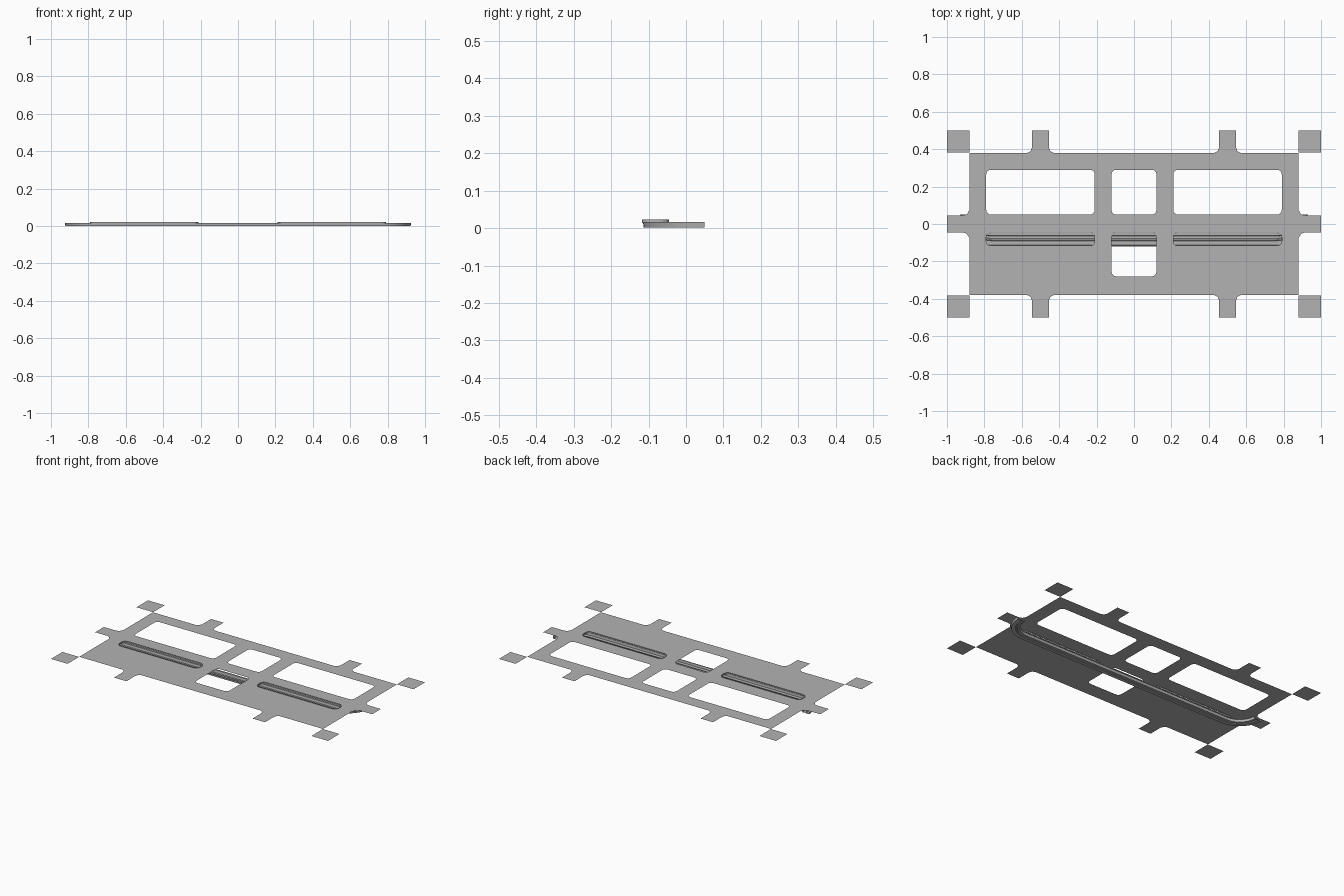
import bpy
import bmesh
from math import cos, sin, pi

cube = bpy.data.objects.get("Cube")
if cube:
    bpy.data.objects.remove(cube, do_unlink=True)

SHEET_Z = 0.02

steel = bpy.data.materials.new("grey steel")
steel.use_nodes = True
grey = (0.45, 0.45, 0.45, 1)
steel.diffuse_color = grey
steel.node_tree.nodes["Principled BSDF"].inputs["Base Color"].default_value = grey


def finish(name, bm):
    mesh = bpy.data.meshes.new(name)
    bm.to_mesh(mesh)
    bm.free()
    mesh.materials.append(steel)
    obj = bpy.data.objects.new(name, mesh)
    bpy.context.collection.objects.link(obj)
    return obj


def rounded_rect(x0, x1, y0, y1, r, steps=4):
    corners = [(x1 - r, y1 - r), (x0 + r, y1 - r), (x0 + r, y0 + r), (x1 - r, y0 + r)]
    return [(cx + r * cos((q + i / steps) * pi / 2), cy + r * sin((q + i / steps) * pi / 2))
            for q, (cx, cy) in enumerate(corners) for i in range(steps + 1)]


def add_loop(bm, points):
    verts = [bm.verts.new((x, y, SHEET_Z)) for x, y in points]
    return [bm.edges.new((a, b)) for a, b in zip(verts, verts[1:] + verts[:1])]


def sweep(name, path_profiles, closed_path=False):
    """Skin a list of equal cross-sections."""
    bm = bmesh.new()
    rows = [[bm.verts.new(p) for p in prof] for prof in path_profiles]
    pairs = list(zip(rows, rows[1:] + rows[:1]))
    for a, b in pairs if closed_path else pairs[:-1]:
        for i in range(len(a) - 1):
            bm.faces.new((a[i], b[i], b[i + 1], a[i + 1]))
    return finish(name, bm)


# Main sheet: one quarter of the outline, mirrored round
quarter = [(1, .045), (.915, .045), (.892, .052), (.88, .075), (.88, .38), (.57, .38),
           (.552, .39), (.545, .41), (.545, .5), (.455, .5), (.455, .41), (.448, .39), (.43, .38)]
half = quarter + [(-x, y) for x, y in reversed(quarter)]
outline = half + [(x, -y) for x, y in reversed(half)]

slots = [rounded_rect(.21, .79, -.118, -.045, .026), rounded_rect(-.79, -.21, -.118, -.045, .026)]
openings = slots + [rounded_rect(.21, .79, .05, .29, .025),
                    rounded_rect(-.79, -.21, .05, .29, .025),
                    rounded_rect(-.12, .12, .05, .29, .025),
                    rounded_rect(-.12, .12, -.28, -.045, .025)]
bm = bmesh.new()
edges = []
for loop in [outline] + openings:
    edges += add_loop(bm, loop)
bmesh.ops.triangle_fill(bm, edges=edges, use_beauty=True, normal=(0, 0, 1))
for face in bm.faces:
    if face.normal.z < 0:
        face.normal_flip()
finish("main_sheet", bm)

# Corner pads touching the sheet corners
for side, sx in (("left", 1), ("right", -1)):
    for end, sy in (("back", 1), ("front", -1)):
        bm = bmesh.new()
        pad = [(.88 * sx, .382 * sy), (sx, .382 * sy), (sx, .5 * sy), (.88 * sx, .5 * sy)]
        if sx * sy < 0:
            pad.reverse()
        bm.faces.new([bm.verts.new((x, y, SHEET_Z)) for x, y in pad])
        finish(f"{end}_{side}_corner_pad", bm)

# Raised rims round the two long slots
for side, slot in zip(("left", "right"), slots):
    sweep(f"{side}_slot_rim", [[(x, y, .014), (x, y, .023)] for x, y in slot], True)

# Lower channel: straight run whose ends bend back under the side tabs
section = [(0, .016), (.005, .016), (.007, .001), (.03, .001), (.033, .005),
           (.04, .005), (.043, .001), (.055, .001), (.058, .016), (.07, .016)]
BEND_X, BEND_Y, BEND_R = .76, .05, .17
stations = []
for sx in (-1, 1):
    angles = [i * pi / 24 for i in range(13)]
    for a in reversed(angles) if sx < 0 else angles:
        stations.append([(sx * (BEND_X + (BEND_R - d) * sin(a)),
                          BEND_Y - (BEND_R - d) * cos(a), z) for d, z in section])
channel = sweep("lower_channel", stations)
bpy.context.view_layer.objects.active = channel
channel.select_set(True)
bpy.ops.object.shade_smooth_by_angle()

# Small fasteners
bm = bmesh.new()
for x, y in [(.79, -.2), (.79, -.29), (.81, -.115), (.79, -.03), (.8, .305), (.81, .355),
             (.12, .305), (.12, -.295), (.2, -.1), (.2, .03), (.46, .37), (.135, -.03)]:
    for sx in (-1, 1):
        disc = bmesh.ops.create_circle(bm, cap_ends=True, segments=8, radius=.004)
        bmesh.ops.translate(bm, verts=disc["verts"], vec=(sx * x, y, SHEET_Z + .001))
finish("fasteners", bm)
